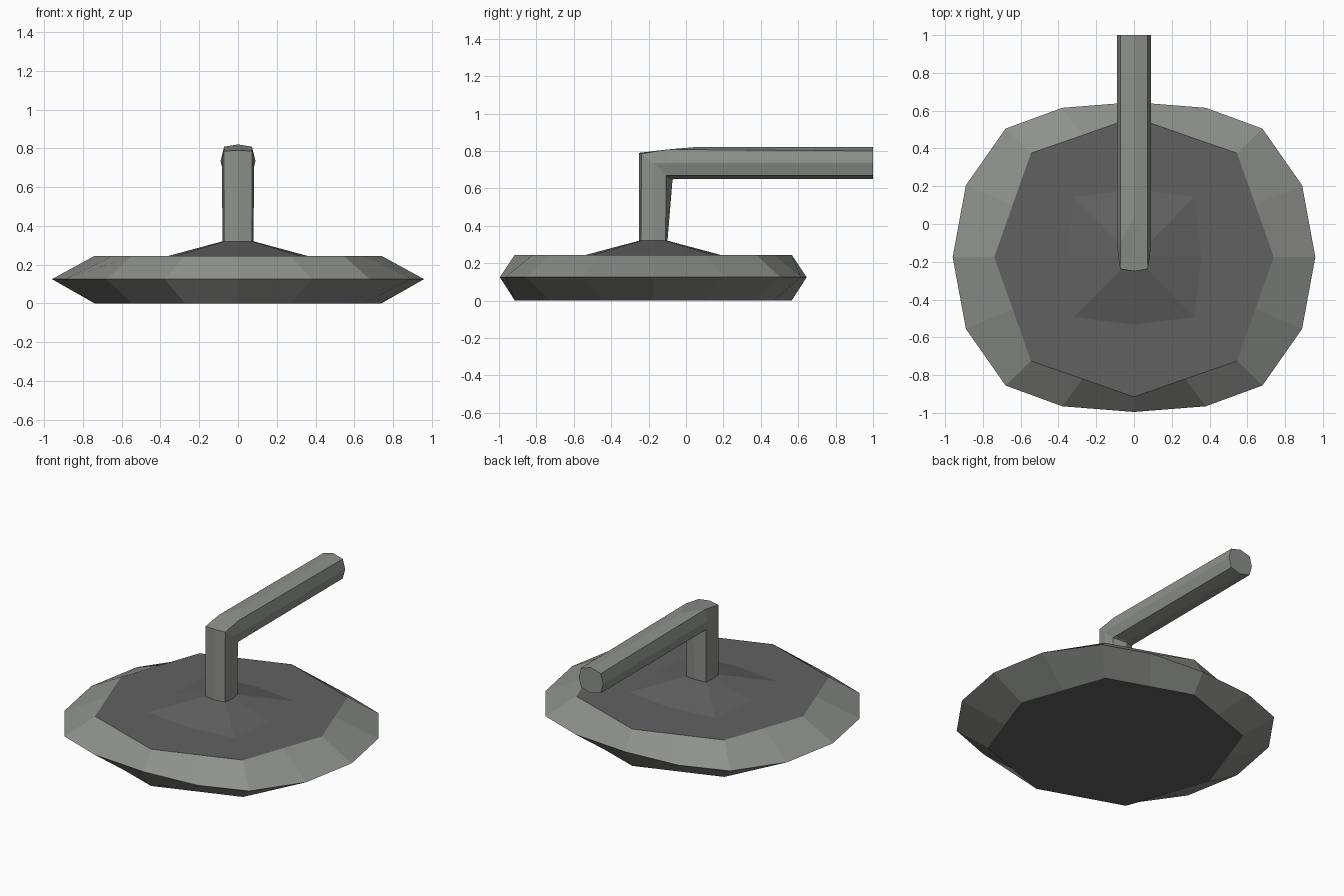
import bpy, bmesh

if "Cube" in bpy.data.objects:
    bpy.data.objects.remove(bpy.data.objects["Cube"])

CY = -0.175  # centre of the round head in y


def material(name, rgb):
    m = bpy.data.materials.new(name)
    m.diffuse_color = (*rgb, 1.0)
    m.use_nodes = True
    m.node_tree.nodes["Principled BSDF"].inputs["Base Color"].default_value = m.diffuse_color
    return m


light_metal = material("light grey metal", (0.27, 0.28, 0.26))
dark_metal = material("dark grey metal", (0.12, 0.12, 0.12))


def loft(name, rings, mats, cap_mat=0):
    """Skin equal-length rings of points and cap both ends."""
    bm = bmesh.new()
    loops = [[bm.verts.new(p) for p in r] for r in rings]
    n = len(loops[0])
    for a, b in zip(loops, loops[1:]):
        for i in range(n):
            j = (i + 1) % n
            bm.faces.new((a[i], a[j], b[j], b[i]))
    for end in (loops[0], loops[-1]):
        bm.faces.new(end).material_index = cap_mat
    bmesh.ops.recalc_face_normals(bm, faces=bm.faces)
    mesh = bpy.data.meshes.new(name)
    bm.to_mesh(mesh)
    bm.free()
    for m in mats:
        mesh.materials.append(m)
    ob = bpy.data.objects.new(name, mesh)
    bpy.context.collection.objects.link(ob)
    return ob


def full(quarter):
    """Mirror a quarter outline (from +x axis to +y axis) into a closed loop."""
    half = quarter + [(-x, y) for x, y in quarter[-2::-1]]
    return half + [(x, -y) for x, y in half[-2:0:-1]]


def flat(quarter, z):
    return [(x, y + CY, z) for x, y in full(quarter)]


# Round head: eight-sided faces above and below, sixteen-sided rim
face = [(0.74, 0), (0.643, 0.275), (0.545, 0.55), (0.272, 0.645), (0, 0.74)]
rim = [(0.96, 0), (0.89, 0.38), (0.68, 0.68), (0.38, 0.79), (0, 0.82)]
loft("shower_head", [flat(face, 0), flat(rim, 0.125), flat(face, 0.245)],
     [light_metal, dark_metal], cap_mat=1)

# Shallow collar between the head and the pipe
stem = [(0.08, 0), (0.072, 0.066), (0, 0.076)]
loft("collar", [flat([(0.365, 0), (0.325, 0.325), (0, 0.365)], 0.243),
                flat(stem, 0.32)], [dark_metal])


# Bent pipe: each ring runs side, back corner, back, ..., front, ...
def pipe_ring(side, back_corner, back, front_corner, front):
    def flip(p):
        return (-p[0], p[1], p[2])
    return [side, back_corner, back, flip(back_corner), flip(side),
            flip(front_corner), front, front_corner]


def arm_ring(y):
    return pipe_ring((0.09, y, 0.735), (0.072, y, 0.67), (0, y, 0.65),
                     (0.072, y, 0.80), (0, y, 0.82))


elbow = pipe_ring((0.083, -0.175, 0.735), (0.074, -0.107, 0.668),
                  (0, -0.072, 0.648), (0.073, -0.238, 0.785), (0, -0.25, 0.79))
shoulder = pipe_ring((0.09, -0.105, 0.735), (0.074, -0.1, 0.67),
                     (0, -0.06, 0.65), (0.072, -0.1, 0.808), (0, 0.04, 0.82))
loft("bent_pipe", [flat(stem, 0.318), elbow, shoulder, arm_ring(1.0)],
     [light_metal])
